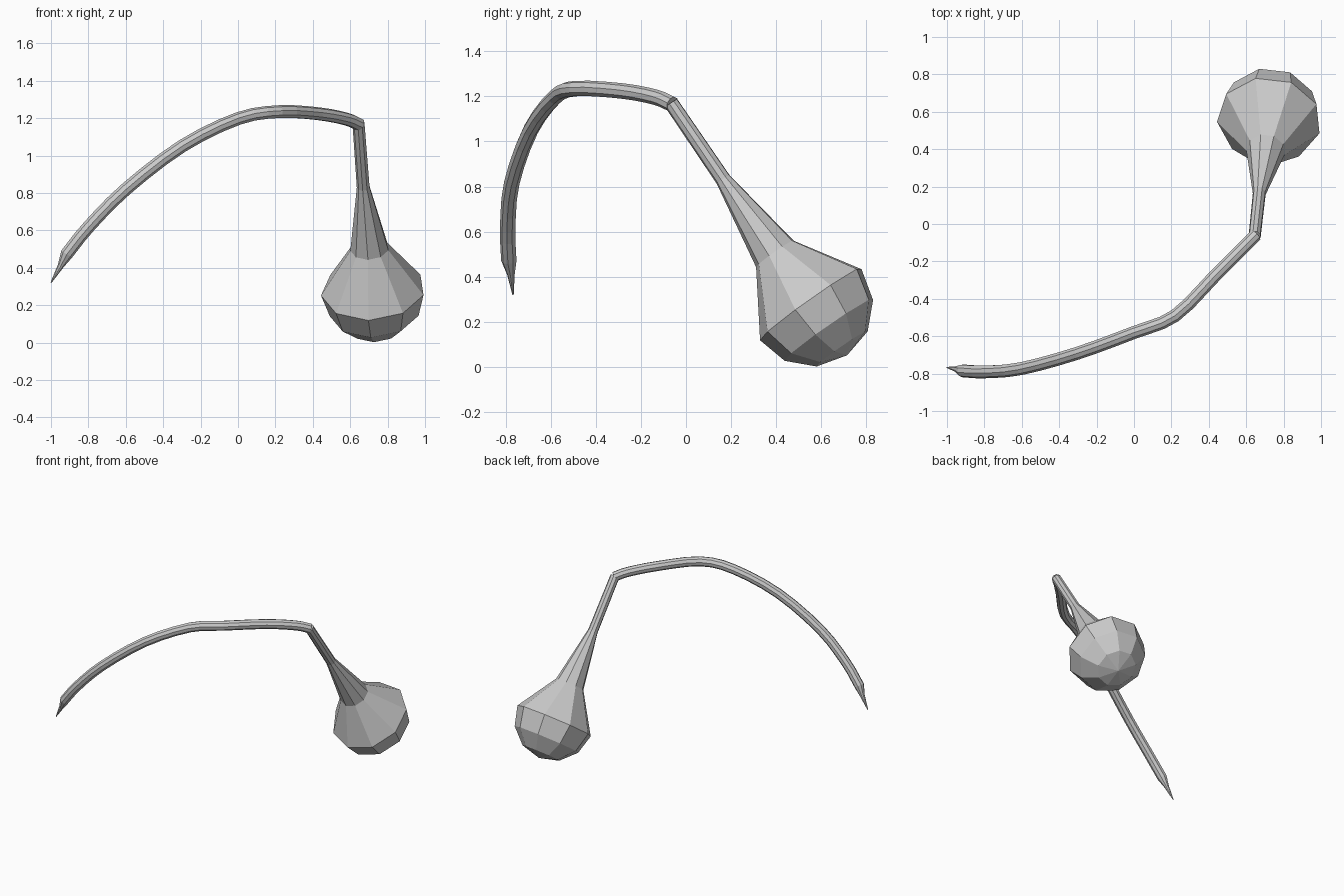
import bpy, bmesh, math
from mathutils import Vector

if "Cube" in bpy.data.objects:
    bpy.data.objects.remove(bpy.data.objects["Cube"])

SIDES = 9


def loft(name, path, radii, ref):
    """Sweep a polygon ring along a path; zero radius closes to a point."""
    bm = bmesh.new()
    rings = []
    u = Vector(ref)
    n = len(path)
    for i, (p, r) in enumerate(zip(path, radii)):
        a = path[i] - path[i - 1] if i > 0 else path[1] - path[0]
        b = path[i + 1] - path[i] if i < n - 1 else a
        t = (a.normalized() + b.normalized()).normalized()
        u = (u - t * u.dot(t)).normalized()
        v = t.cross(u)
        if r == 0:
            rings.append([bm.verts.new(p)])
            continue
        ang = [2 * math.pi * k / SIDES for k in range(SIDES)]
        rings.append([bm.verts.new(p + r * (u * math.cos(s) + v * math.sin(s))) for s in ang])
    for lo, hi in zip(rings, rings[1:]):
        for k in range(SIDES):
            j = (k + 1) % SIDES
            if len(hi) == 1:
                bm.faces.new((lo[k], lo[j], hi[0]))
            else:
                bm.faces.new((lo[k], lo[j], hi[j], hi[k]))
    for ring in (rings[0], rings[-1]):
        if len(ring) > 1:
            bm.faces.new(ring)
    bmesh.ops.recalc_face_normals(bm, faces=bm.faces)
    mesh = bpy.data.meshes.new(name)
    bm.to_mesh(mesh)
    bm.free()
    ob = bpy.data.objects.new(name, mesh)
    bpy.context.collection.objects.link(ob)
    return ob


def smooth_path(pts, steps):
    """Catmull-Rom curve through the points."""
    q = [2 * pts[0] - pts[1]] + pts + [2 * pts[-1] - pts[-2]]
    out = []
    for a, b, c, d in zip(q, q[1:], q[2:], q[3:]):
        for k in range(steps):
            t = k / steps
            out.append(0.5 * (2 * b + (c - a) * t + (2 * a - 5 * b + 4 * c - d) * t * t
                              + (3 * b - a - 3 * c + d) * t ** 3))
    return out + [pts[-1]]


# Bulb with its tapering neck, ending in a faceted hemisphere
top = Vector((0.645, -0.065, 1.17))
centre = Vector((0.722, 0.555, 0.281))
axis = (centre - top).normalized()
R = 0.28
path = [top, Vector((0.67, 0.165, 0.832)), Vector((0.704, 0.395, 0.503)), centre]
radii = [0.033, 0.035, 0.104, R]
for deg in (30, 60, 90):
    s = math.radians(deg)
    path.append(centre + axis * R * math.sin(s))
    radii.append(R * math.cos(s) if deg < 90 else 0)
loft("bulb", path, radii, (-0.09, -0.82, -0.57))

# Long curved stalk with a pointed tip
stalk = [Vector(p) for p in (
    (0.65, -0.06, 1.165), (0.58, -0.13, 1.195), (0.43, -0.28, 1.223),
    (0.22, -0.49, 1.234), (0.0, -0.58, 1.197), (-0.3, -0.69, 1.05),
    (-0.6, -0.772, 0.82), (-0.8, -0.79, 0.618), (-0.915, -0.785, 0.475))]
path = smooth_path(stalk, 3)
radii = [0.035] * len(path)
path += [Vector((-0.948, -0.776, 0.41)), Vector((-1.0, -0.767, 0.32))]
radii += [0.017, 0.003]
loft("stalk", path, radii, (0, 0, 1))
